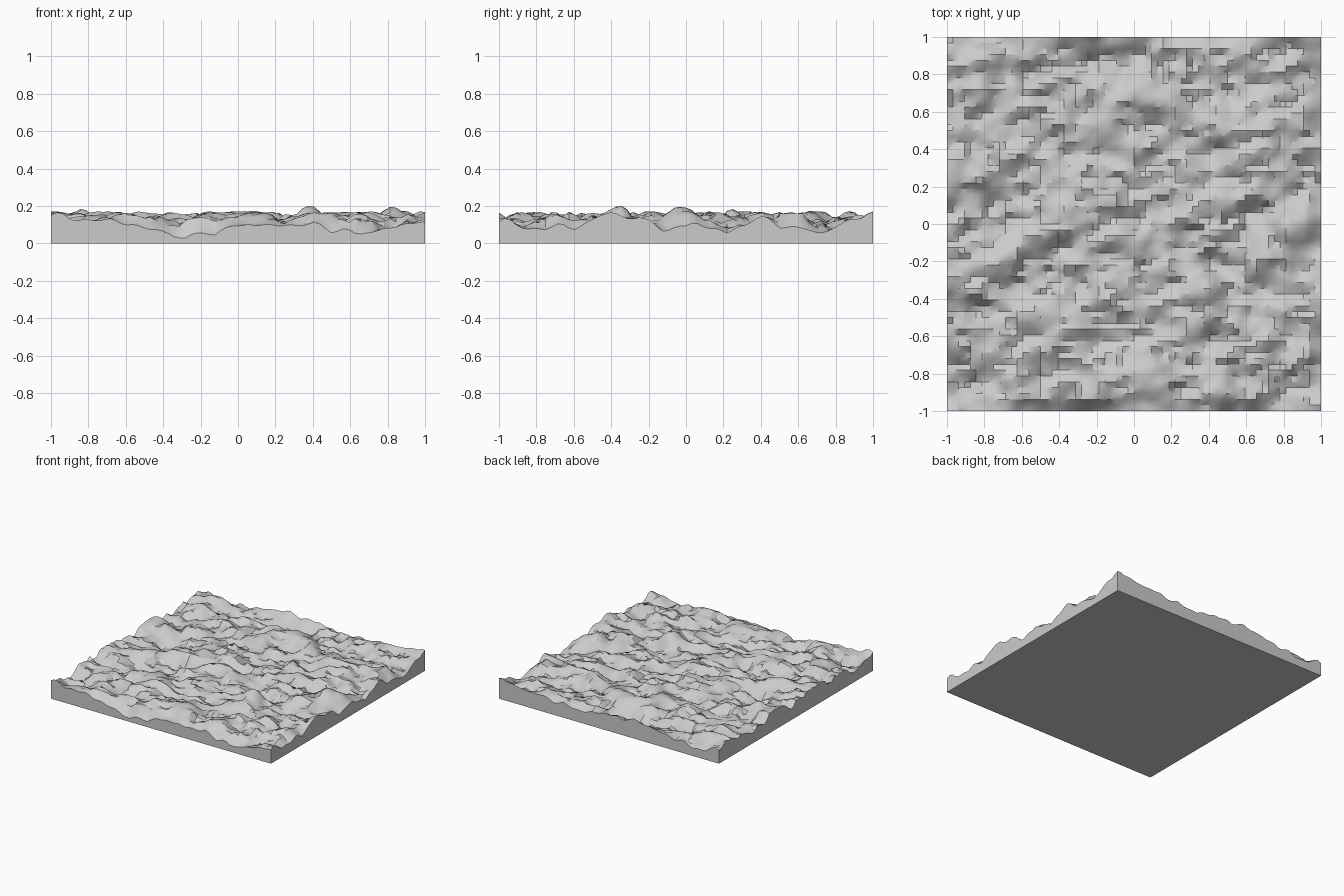
import bpy, bmesh, math
from mathutils import Vector, noise

if "Cube" in bpy.data.objects:
    bpy.data.objects.remove(bpy.data.objects["Cube"])

N = 64                      # cells per side
MEAN, DEV = 0.118, 0.027    # terrain height statistics

# Rim heights read along each visible side: (position, height)
FRONT = [(-1, .15), (-.8, .13), (-.6, .11), (-.45, .07), (-.3, .03), (-.15, .06), (0, .09),
         (.2, .10), (.4, .10), (.55, .07), (.67, .05), (.8, .08), (1, .12)]
RIGHT = [(-1, .12), (-.82, .08), (-.6, .09), (-.4, .16), (-.2, .12), (-.1, .07), (.02, .10),
         (.2, .07), (.4, .13), (.6, .08), (.72, .055), (.88, .12), (1, .17)]
BACK = [(-1, .11), (-.8, .07), (-.5, .11), (-.27, .15), (0, .13), (.3, .10), (.4, .11),
        (.7, .13), (1, .16)]
# Tallest summits: x, y, height, radius
PEAKS = [(.38, -.35, .205, .08), (.82, -.04, .195, .07), (-.83, .24, .185, .06)]


def lerp(profile, t):
    for (a, ha), (b, hb) in zip(profile, profile[1:]):
        if t <= b:
            s = (t - a) / (b - a)
            return ha + (hb - ha) * s * s * (3 - 2 * s)
    return profile[-1][1]


def perlin(v):
    return noise.noise(v, noise_basis='PERLIN_ORIGINAL')


def raw(x, y):
    # rugged ridges stretched along x, with sharp rock detail
    p = Vector((x * 3.4 + 3.1, (y - 0.2 * x) * 5.2 + 7.7, 0.37))
    mid = perlin(p * 2.1 + Vector((9, 4, 2)))
    q = Vector((x * 11 + 1, y * 14 + 6, 3))
    return perlin(p) + 0.75 * mid + 0.35 * (0.3 - abs(perlin(q)))*2


def jag(x, y):
    # blocky crag detail, millimetre-scale steps
    return 0.007 * perlin(Vector((x * 15.3, y * 17.7, 8.4)))


co = [-1 + 2 * i / N for i in range(N + 1)]
h = [[raw(x, y) for x in co] for y in co]
flat = [v for row in h for v in row]
mu = sum(flat) / len(flat)
sd = math.sqrt(sum((v - mu) ** 2 for v in flat) / len(flat))


def height(i, j):
    x, y = co[i], co[j]
    z = MEAN + DEV * (h[j][i] - mu) / sd
    # soft ceiling on the crests
    if z > 0.14:
        z = 0.14 + 0.035 * math.tanh((z - 0.14) / 0.035)
    for px, py, pz, r in PEAKS:
        w = math.exp(-((x - px) ** 2 + (y - py) ** 2) / r ** 2)
        z += w * (pz - z)
    # steer the rim to the visible side outlines
    for profile, t, d in ((BACK, x, 1 - y), (FRONT, x, y + 1), (RIGHT, y, 1 - x)):
        w = math.exp(-(d / 0.05) ** 2)
        rim = lerp(profile, t) + 0.03 * perlin(Vector((t * 11, d * 11, 5)))
        z += w * (rim - z)
    return min(max(z + jag(x, y), 0.03), 0.21)


# Terrain surface with straight skirt walls and flat base
bm = bmesh.new()
top = [[bm.verts.new((co[i], co[j], height(i, j))) for i in range(N + 1)] for j in range(N + 1)]
for j in range(N):
    for i in range(N):
        bm.faces.new((top[j][i], top[j][i + 1], top[j + 1][i + 1], top[j + 1][i]))
ring = ([top[0][i] for i in range(N)] + [top[j][N] for j in range(N)] +
        [top[N][i] for i in range(N, 0, -1)] + [top[j][0] for j in range(N, 0, -1)])
foot = [bm.verts.new((v.co.x, v.co.y, 0)) for v in ring]
for k in range(len(ring)):
    n = (k + 1) % len(ring)
    bm.faces.new((ring[n], ring[k], foot[k], foot[n]))
bm.faces.new(foot[::-1])
bmesh.ops.recalc_face_normals(bm, faces=bm.faces)
mesh = bpy.data.meshes.new("terrain_slab")
bm.to_mesh(mesh)
bm.free()
slab = bpy.data.objects.new("terrain_slab", mesh)
bpy.context.collection.objects.link(slab)

# Smooth rolling ground, crisp creases and walls
bpy.context.view_layer.objects.active = slab
slab.select_set(True)
bpy.ops.object.shade_smooth_by_angle(angle=math.radians(30))
